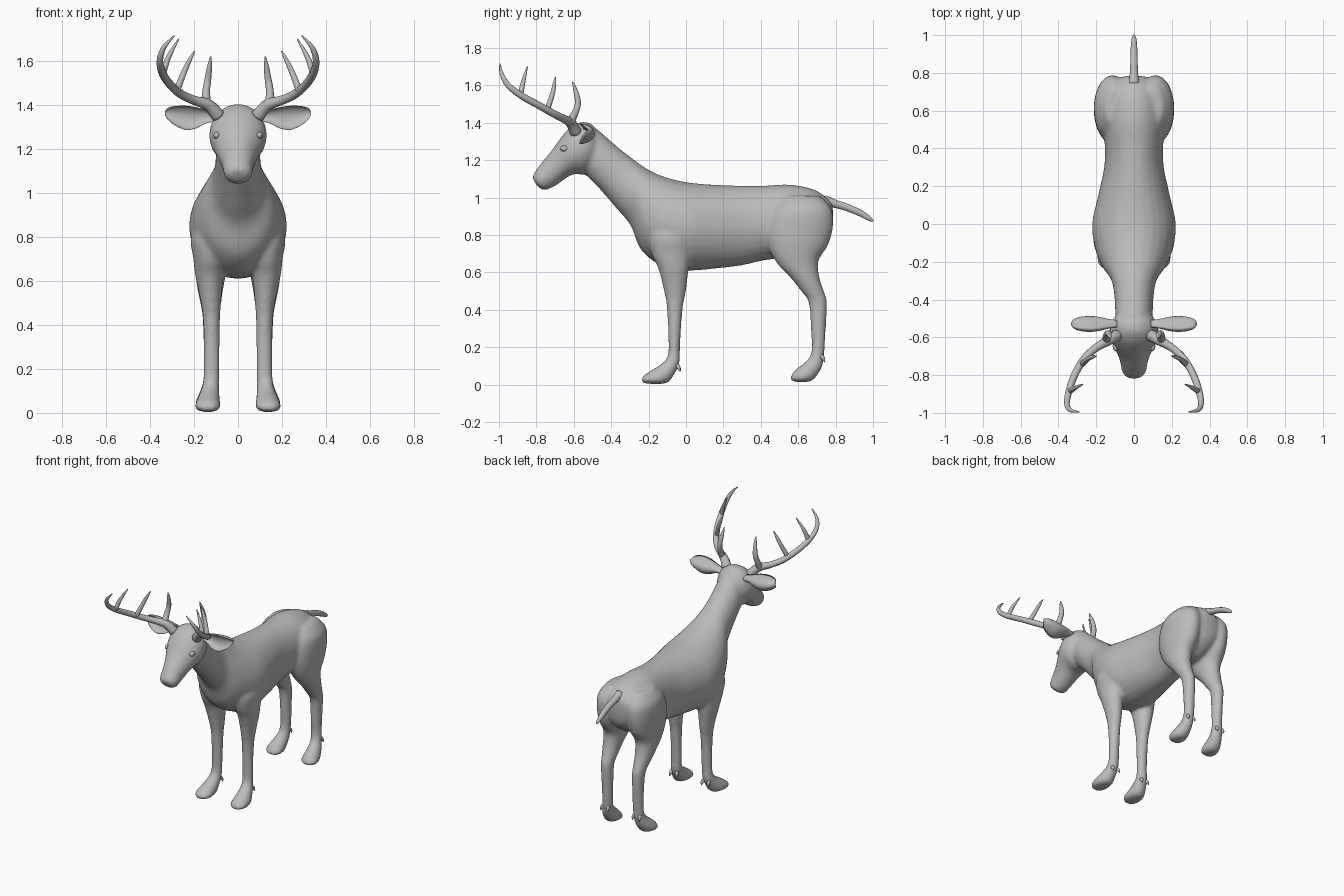
import bpy, bmesh, math
from mathutils import Vector

fur = bpy.data.materials.new("plain_grey")
fur.diffuse_color = (0.5, 0.5, 0.5, 1)


def spline(rows, steps=4):
    """Catmull-Rom interpolation of rows of numbers."""
    out = []
    for i in range(len(rows) - 1):
        a, b, c, d = (rows[max(0, min(len(rows) - 1, i + k))] for k in (-1, 0, 1, 2))
        for s in range(steps):
            t = s / steps
            out.append([0.5 * (2 * q + (r - p) * t + (2 * p - 5 * q + 4 * r - u) * t * t
                               + (3 * q - p - 3 * r + u) * t ** 3)
                        for p, q, r, u in zip(a, b, c, d)])
    return out + [list(rows[-1])]


def skin(bm, rings):
    """Bridge rings of points and cap both ends."""
    new = [[bm.verts.new(p) for p in ring] for ring in rings]
    n = len(new[0])
    for a, b in zip(new, new[1:]):
        for i in range(n):
            bm.faces.new((a[i], a[(i + 1) % n], b[(i + 1) % n], b[i]))
    bm.faces.new(new[0])
    bm.faces.new(new[-1][::-1])


def loft(bm, rows, side=1, n=28):
    """Rows: y, z of one edge, y, z of the opposite edge, centre x, half width."""
    rings = []
    for y0, z0, y1, z1, xc, w in spline(rows):
        ring = []
        for i in range(n):
            a = 2 * math.pi * i / n
            k = 0.5 + 0.5 * math.cos(a)
            ring.append((side * (xc + w * math.sin(a)), y1 + (y0 - y1) * k, z1 + (z0 - z1) * k))
        rings.append(ring)
    skin(bm, rings)


def finish(bm, name, angle=180):
    bmesh.ops.recalc_face_normals(bm, faces=bm.faces[:])
    me = bpy.data.meshes.new(name)
    bm.to_mesh(me)
    bm.free()
    me.materials.append(fur)
    me.shade_smooth()
    ob = bpy.data.objects.new(name, me)
    bpy.context.collection.objects.link(ob)
    return ob


def tube(name, pts):
    """Tapered tube through points x, y, z, radius."""
    bm = bmesh.new()
    rows = spline(pts, 5)
    P = [Vector(r[:3]) for r in rows]
    rings = []
    u = None
    for i, p in enumerate(P):
        t = (P[min(i + 1, len(P) - 1)] - P[max(i - 1, 0)]).normalized()
        u = t.orthogonal() if u is None else u - t * u.dot(t)
        u.normalize()
        v = t.cross(u)
        r = rows[i][3]
        rings.append([p + r * (math.cos(a) * u + math.sin(a) * v)
                      for a in (2 * math.pi * k / 12 for k in range(12))])
    skin(bm, rings)
    return finish(bm, name)


# Trunk and neck: top edge, bottom edge, centre, half width
trunk = [(.785, .95, .785, .87, 0, .03), (.765, .99, .76, .77, 0, .10), (.68, 1.045, .66, .69, 0, .15),
         (.55, 1.07, .55, .68, 0, .165), (.42, 1.064, .42, .665, 0, .155), (.30, 1.064, .30, .638, 0, .158),
         (.15, 1.069, .15, .62, 0, .19), (0, 1.083, 0, .61, 0, .222), (-.12, 1.113, -.13, .635, 0, .207),
         (-.21, 1.155, -.24, .72, 0, .168), (-.29, 1.212, -.295, .85, 0, .122),
         (-.37, 1.275, -.37, .94, 0, .105), (-.45, 1.345, -.46, 1.045, 0, .10),
         (-.50, 1.385, -.54, 1.125, 0, .095)]
# Head from the nape to the nose
head = [(-.47, 1.33, -.47, 1.22, 0, .05), (-.50, 1.39, -.495, 1.165, 0, .105),
        (-.56, 1.405, -.55, 1.125, 0, .13), (-.62, 1.375, -.60, 1.125, 0, .125),
        (-.67, 1.32, -.64, 1.105, 0, .105), (-.72, 1.25, -.68, 1.075, 0, .083),
        (-.77, 1.19, -.72, 1.052, 0, .07), (-.81, 1.135, -.76, 1.04, 0, .062),
        (-.822, 1.105, -.795, 1.06, 0, .035)]
# Legs: front edge, back edge, centre, half width
front_leg = [(-.17, .92, .02, .92, .11, .06), (-.20, .80, .05, .80, .135, .08), (-.185, .70, .03, .70, .13, .073),
             (-.148, .62, .015, .62, .13, .064), (-.118, .50, .0, .50, .123, .046),
             (-.102, .40, -.018, .40, .12, .038), (-.094, .20, -.032, .20, .12, .036),
             (-.105, .14, -.035, .11, .124, .038), (-.14, .105, -.06, .06, .13, .046),
             (-.19, .075, -.095, .012, .136, .056), (-.225, .05, -.16, .003, .138, .058),
             (-.24, .03, -.23, .008, .138, .035)]
hind_leg = [(.52, 1.01, .72, 1.01, .09, .06), (.46, .94, .778, .94, .11, .095), (.43, .85, .787, .85, .115, .098),
            (.435, .75, .762, .75, .117, .092), (.485, .65, .708, .66, .123, .074),
            (.56, .57, .715, .57, .126, .06), (.615, .50, .737, .50, .124, .048), (.655, .44, .754, .44, .122, .04),
            (.667, .30, .748, .30, .12, .036), (.672, .20, .742, .20, .12, .035),
            (.662, .15, .735, .12, .124, .037), (.63, .115, .715, .07, .13, .045),
            (.59, .085, .675, .022, .136, .055), (.57, .06, .62, .012, .138, .057),
            (.557, .035, .57, .018, .138, .035)]

bm = bmesh.new()
loft(bm, trunk)
loft(bm, head)
for s in (1, -1):
    loft(bm, front_leg, s)
    loft(bm, hind_leg, s)
body = finish(bm, "body")
# Fuse the parts into one smooth skin
fuse = body.modifiers.new("fuse", 'REMESH')
fuse.mode = 'VOXEL'
fuse.voxel_size = 0.011
fuse.use_smooth_shade = True
soft = body.modifiers.new("soften", 'SMOOTH')
soft.factor = 0.5
soft.iterations = 8

# Tail
tube("tail", [(0, .74, .985, .03), (0, .80, .966, .022), (0, .86, .948, .02),
              (0, .93, .918, .018), (0, .98, .888, .013), (0, 1.0, .874, .004)])

# Ear stations: x, centre z, half height, depth
ear = [(.09, 1.345, .02, .02), (.14, 1.348, .03, .028), (.19, 1.342, .048, .04), (.24, 1.342, .055, .044),
       (.29, 1.352, .043, .038), (.32, 1.36, .026, .025), (.333, 1.364, .006, .006)]
# Antler beam and tines: x, y, z, radius
beam = [(.09, -.59, 1.35, .032), (.135, -.617, 1.40, .027), (.20, -.655, 1.422, .021), (.26, -.71, 1.45, .02),
        (.31, -.79, 1.495, .019), (.343, -.88, 1.545, .018), (.355, -.95, 1.60, .015),
        (.338, -.985, 1.66, .011), (.29, -.995, 1.715, .003)]
tines = {
    "brow_tine": [(.145, -.62, 1.40, .024), (.145, -.59, 1.46, .018), (.138, -.578, 1.51, .016),
                  (.13, -.59, 1.57, .012), (.124, -.607, 1.62, .003)],
    "middle_tine": [(.28, -.745, 1.462, .016), (.245, -.715, 1.55, .013), (.222, -.705, 1.60, .01),
                    (.198, -.698, 1.645, .003)],
    "outer_tine": [(.34, -.885, 1.55, .015), (.315, -.87, 1.62, .012), (.27, -.848, 1.70, .003)]}

for s, label in ((1, "left"), (-1, "right")):
    # Cupped ear opening to the front
    bm = bmesh.new()
    rings = []
    for x, zc, h, d in spline(ear):
        ring = []
        for k in range(24):
            a = 2 * math.pi * k / 24
            c = math.cos(a)
            bulge = 1.9 * c if c > 0 else -1.0 * c
            ring.append((s * x, -.527 + d * (bulge - 1), zc + h * math.sin(a)))
        rings.append(ring)
    skin(bm, rings)
    finish(bm, label + "_ear")

    # Antler
    for name, pts in [("antler_beam", beam), *tines.items()]:
        tube(f"{label}_{name}", [(s * x, y, z, r) for x, y, z, r in pts])

    # Eye
    bm = bmesh.new()
    bmesh.ops.create_uvsphere(bm, u_segments=16, v_segments=10, radius=1)
    for v in bm.verts:
        v.co = Vector((s * .097 + v.co.x * .016, -.648 + v.co.y * .026, 1.262 + v.co.z * .016))
    finish(bm, label + "_eye")

    # Dew claws behind each pastern
    for leg, y, z in (("front", -.05, .105), ("hind", .722, .155)):
        for k in (-1, 1):
            x = s * (.124 + k * .02)
            tube(f"{label}_{leg}_dew_claw", [(x, y, z, .012), (x + k * s * .004, y + .012, z - .015, .01),
                                            (x + k * s * .006, y + .02, z - .035, .002)])
